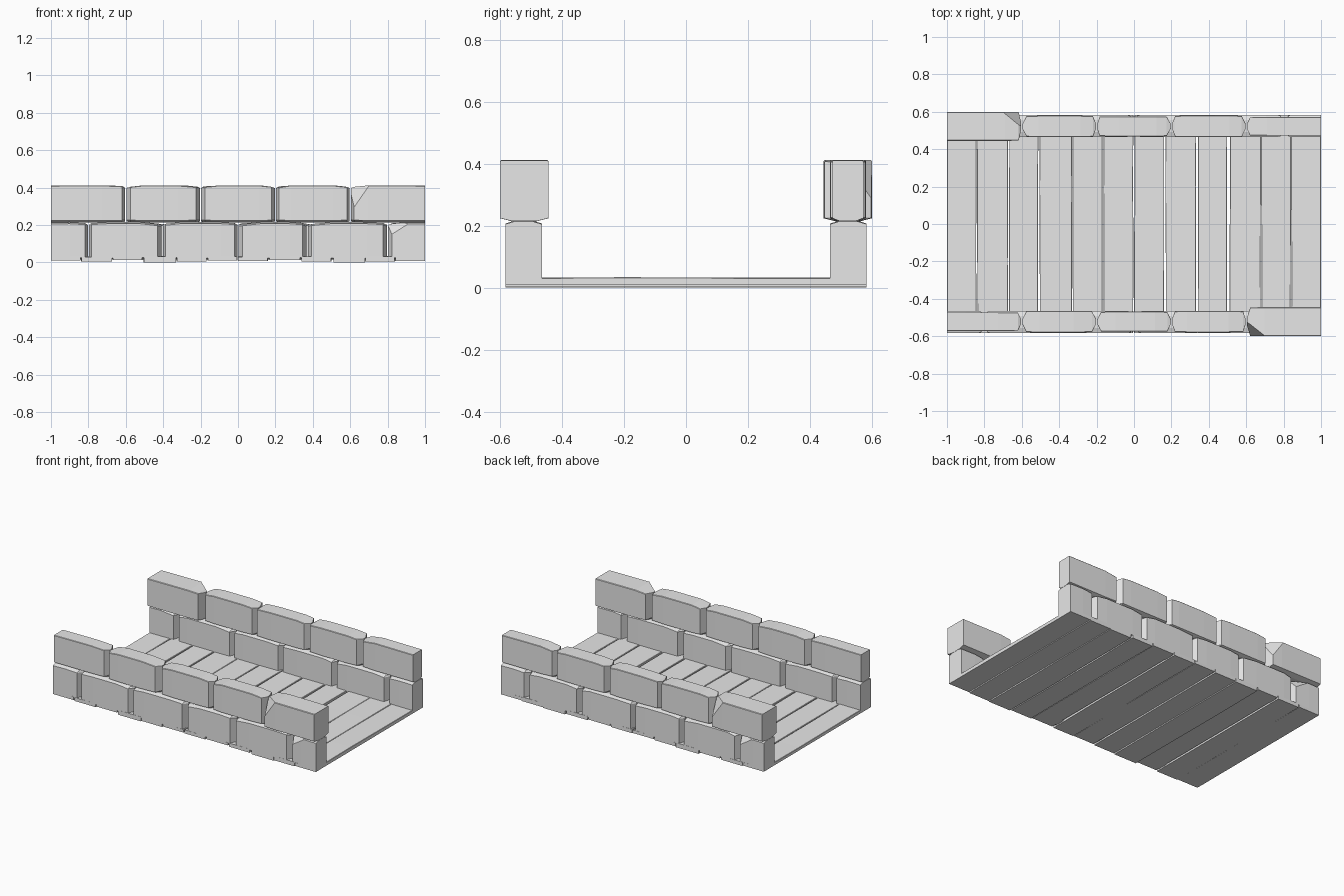
import bpy, bmesh, random
from mathutils import Vector

random.seed(4)
if "Cube" in bpy.data.objects:
    bpy.data.objects.remove(bpy.data.objects["Cube"], do_unlink=True)

GREY = (0.8, 0.8, 0.8, 1.0)
stone_mat = bpy.data.materials.new("plain grey")
stone_mat.use_nodes = True
stone_mat.diffuse_color = GREY
stone_mat.node_tree.nodes["Principled BSDF"].inputs["Base Color"].default_value = GREY


def finish(bm, name):
    bmesh.ops.recalc_face_normals(bm, faces=bm.faces[:])
    mesh = bpy.data.meshes.new(name)
    bm.to_mesh(mesh)
    bm.free()
    mesh.materials.append(stone_mat)
    obj = bpy.data.objects.new(name, mesh)
    bpy.context.collection.objects.link(obj)
    return obj


def loft(bm, rings):
    loops = [[bm.verts.new(p) for p in ring] for ring in rings]
    n = len(loops[0])
    for a, b in zip(loops, loops[1:]):
        for i in range(n):
            j = (i + 1) % n
            bm.faces.new((a[i], a[j], b[j], b[i]))
    bm.faces.new(loops[0])
    bm.faces.new(loops[-1])


def stone(name, x0, x1, y, half, z0, z1, pinch, turn, chip=None):
    """Rough block: pinched ends at joints, square ends at the wall's ends."""
    def ring(x, w, drop):
        top, low = z1 - drop, z0 + drop * 0.3
        inset_top = w * (0.55 if pinch else 0.95)
        d = 0.008 if pinch else 0.003
        pts = [(-w * 0.5, low), (w * 0.5, low), (w, low + 0.01), (w, top - d),
               (inset_top, top), (-inset_top, top), (-w, top - d), (-w, low + 0.01)]
        return [(x, y + py, pz) for py, pz in pts]

    stations = []
    for x, s in ((x0, 1), (x1, -1)):
        if abs(x) > 0.99:
            part = [(x, half, 0.002)]
        else:
            cut = random.uniform(0.016, 0.026)
            part = [(x + s * 0.003, half * 0.22, 0.014),
                    (x + s * cut, half * 0.97, random.uniform(0.004, 0.012)),
                    (x + s * random.uniform(0.08, 0.13), half, 0)]
        stations += part if s > 0 else part[::-1]
    bm = bmesh.new()
    loft(bm, [ring(*st) for st in stations])
    # Broken corner
    if chip:
        point, normal = chip
        geom = bm.verts[:] + bm.edges[:] + bm.faces[:]
        cut = bmesh.ops.bisect_plane(bm, geom=geom, plane_co=Vector(point),
                                     plane_no=Vector(normal), clear_outer=True)
        rim = [e for e in cut["geom_cut"] if isinstance(e, bmesh.types.BMEdge)]
        bmesh.ops.holes_fill(bm, edges=rim, sides=0)
    for v in bm.verts:
        v.co.x *= turn
        v.co.y *= turn
    finish(bm, name)


# Two walls, the back one being the front one turned half way round
LOWER = (-1, -0.8, -0.405, 0, 0.37, 0.8, 1)
UPPER = (-1, -0.6, -0.2, 0.2, 0.6, 1)
UPPER_HALF = (0.05, 0.058, 0.054, 0.057, 0.078)
for side, turn in (("front", 1), ("back", -1)):
    for i, (a, b) in enumerate(zip(LOWER, LOWER[1:])):
        chip = ((0.9, -0.583, 0.2), (-0.4, -0.8, 0.6)) if i == 5 else None
        stone(f"{side}_lower_stone_{i + 1}", a, b, -0.524, 0.059,
              0.015, 0.215, True, turn, chip)
    for i, (a, b) in enumerate(zip(UPPER, UPPER[1:])):
        chip = ((0.7, -0.6, 0.41), (-0.6, -0.7, 0.4)) if i == 4 else None
        stone(f"{side}_upper_stone_{i + 1}", a, b, -0.522, UPPER_HALF[i],
              0.214, 0.412, False, turn, chip)

# Floor planks: (left edge, right edge, underside height)
PLANKS = [(-1, -0.842, 0.01), (-0.838, -0.674, 0.006), (-0.666, -0.512, 0.012),
          (-0.505, -0.332, 0), (-0.328, -0.17, 0.005), (-0.162, -0.004, 0.01),
          (0.002, 0.16, 0.007), (0.169, 0.332, 0.012), (0.342, 0.498, 0.006),
          (0.512, 0.678, 0), (0.681, 0.838, 0.004), (0.841, 1, 0.008)]
for i, (a, b, low) in enumerate(PLANKS):
    bm = bmesh.new()
    rings = []
    for y in (-0.583, -0.2, 0.2, 0.583):
        l, r = (e if abs(e) == 1 else e + random.uniform(-0.002, 0.002) for e in (a, b))
        h = 0.034 - random.uniform(0, 0.004)
        rings.append([(l, y, low), (r, y, low), (r, y, h - 0.002),
                      (r - 0.002, y, h), (l + 0.002, y, h), (l, y, h - 0.002)])
    loft(bm, rings)
    finish(bm, f"floor_plank_{i + 1}")
